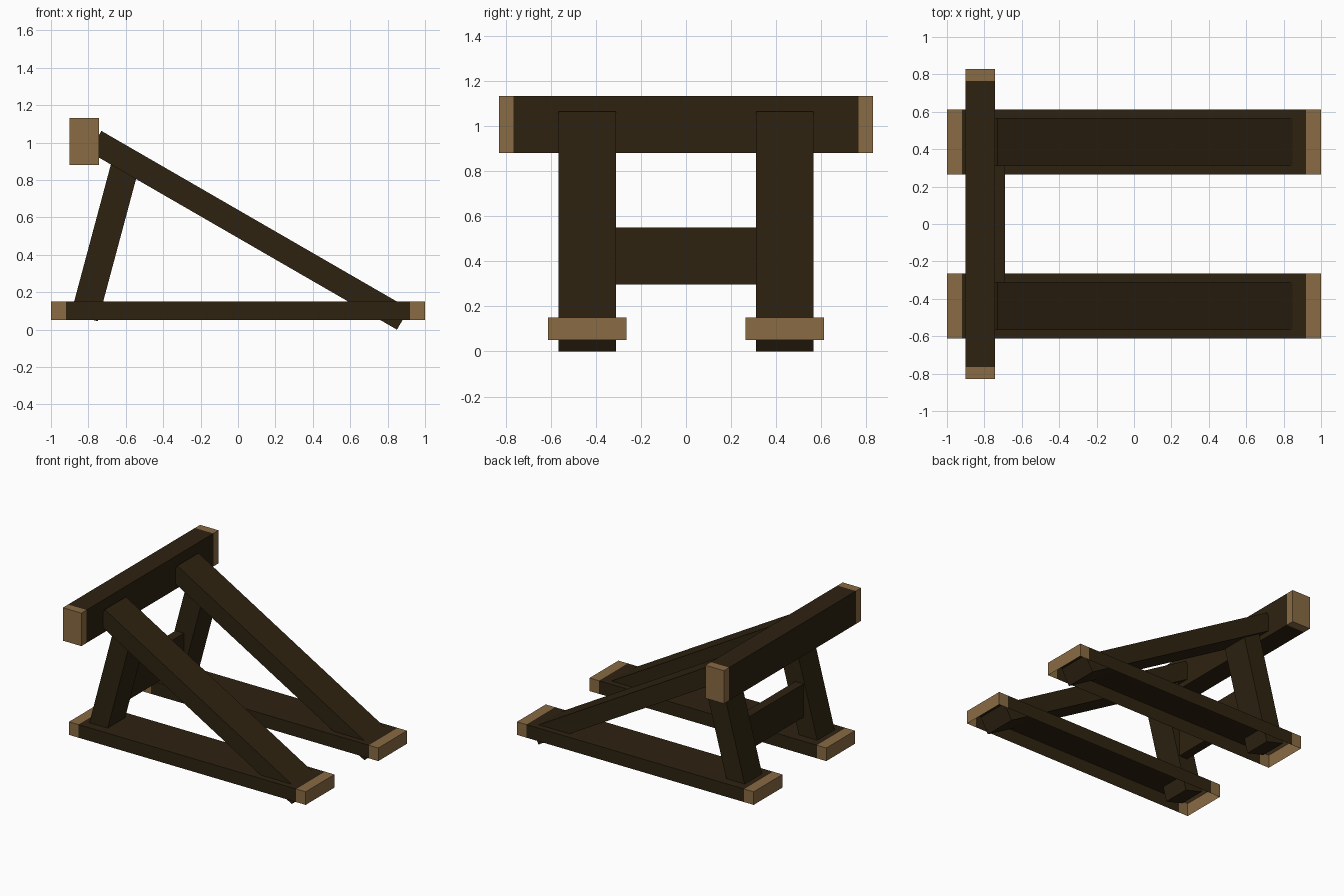
import bpy, bmesh, math
from mathutils import Vector, Matrix

if "Cube" in bpy.data.objects:
    bpy.data.objects.remove(bpy.data.objects["Cube"])


def make_material(name, color):
    m = bpy.data.materials.new(name)
    m.diffuse_color = (*color, 1.0)
    m.use_nodes = True
    m.node_tree.nodes["Principled BSDF"].inputs["Base Color"].default_value = m.diffuse_color
    return m


DARK = make_material("dark wood", (0.027, 0.0165, 0.0055))
LIGHT = make_material("light end wood", (0.25, 0.147, 0.056))


def finish(bm, name):
    mesh = bpy.data.meshes.new(name)
    bm.to_mesh(mesh)
    bm.free()
    mesh.materials.append(DARK)
    mesh.materials.append(LIGHT)
    ob = bpy.data.objects.new(name, mesh)
    bpy.context.collection.objects.link(ob)
    return ob


def beam(name, center, size, axis=0, cap=0.0, open_bottom=False, tilt=0.0):
    """Box beam; with cap > 0 both ends along axis get a light band."""
    bm = bmesh.new()
    bmesh.ops.create_cube(bm, size=1.0)
    bmesh.ops.scale(bm, vec=size, verts=bm.verts)
    if cap:
        normal = Vector((0, 0, 0))
        normal[axis] = 1
        edge = size[axis] / 2 - cap
        for s in (-1, 1):
            bmesh.ops.bisect_plane(bm, geom=bm.verts[:] + bm.edges[:] + bm.faces[:],
                                   plane_co=normal * edge * s, plane_no=normal)
        for f in bm.faces:
            if abs(f.calc_center_median()[axis]) > edge:
                f.material_index = 1
    if open_bottom:
        bm.normal_update()
        bmesh.ops.delete(bm, geom=[f for f in bm.faces if f.normal.z < -0.9], context='FACES')
    bmesh.ops.transform(bm, verts=bm.verts,
                        matrix=Matrix.Translation(center) @ Matrix.Rotation(tilt, 4, 'Y'))
    return finish(bm, name)


def sloped(name, low_corner, angle, length, thick, width, y):
    """Beam rising from its lowest corner, leaning at angle (from +x, in xz)."""
    along = Vector((math.cos(angle), 0, math.sin(angle)))
    side = Vector((math.sin(angle), 0, -math.cos(angle)))
    if side.z < 0:
        side = -side
    c = Vector((low_corner[0], y, low_corner[1])) + along * length / 2 + side * thick / 2
    return beam(name, c, (length, width, thick), tilt=-angle)


for s, label in ((-1, "front"), (1, "back")):
    y = s * 0.438
    # Ground skid, open underneath
    beam(label + "_skid", (0, y, 0.101), (2.0, 0.347, 0.1), cap=0.08, open_bottom=True)
    # Long brace rising to the top beam
    sloped(label + "_long_brace", (0.85, 0.0), math.radians(150), 1.90, 0.13, 0.255, y)
    # Short leaning leg
    sloped(label + "_leg", (-0.749, 0.045), math.radians(75), 0.86, 0.15, 0.21, y)

# Cross rail between the legs
beam("cross_rail", (-0.725, 0, 0.423), (0.07, 0.74, 0.254))

# Top beam with light ends
beam("top_beam", (-0.822, 0, 1.006), (0.156, 1.656, 0.252), axis=1, cap=0.063)
